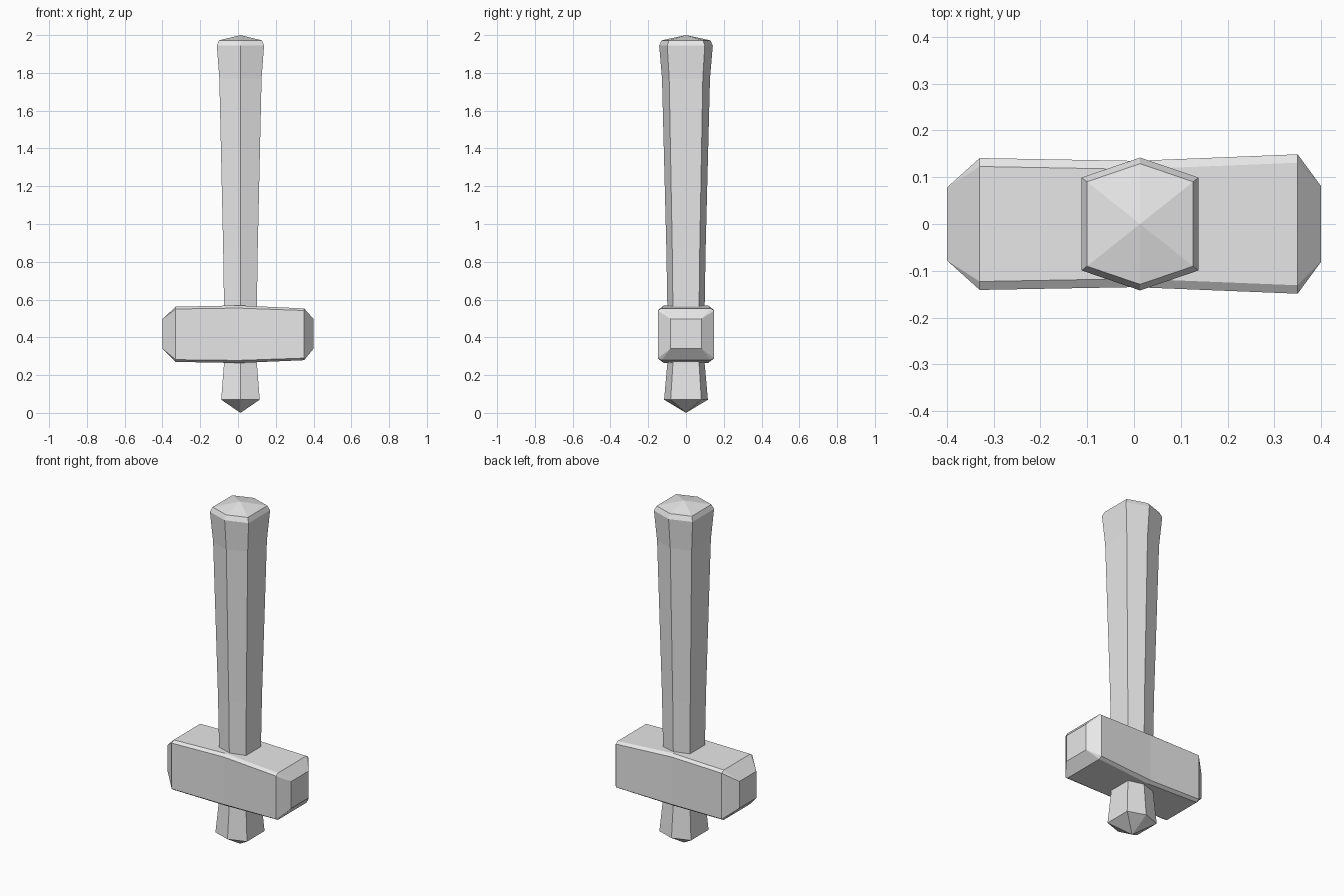
import bpy, bmesh

if "Cube" in bpy.data.objects:
    bpy.data.objects.remove(bpy.data.objects["Cube"])

# One plain grey for the whole hammer
grey = bpy.data.materials.new("grey")
grey.diffuse_color = (0.8, 0.8, 0.8, 1)
grey.use_nodes = True
grey.node_tree.nodes["Principled BSDF"].inputs["Base Color"].default_value = grey.diffuse_color


def loft(name, rings):
    """Join consecutive rings of points with flat faces; cap both ends."""
    bm = bmesh.new()
    rows = [[bm.verts.new(p) for p in ring] for ring in rings]
    for a, b in zip(rows, rows[1:]):
        n = len(a)
        for i in range(n):
            j = (i + 1) % n
            bm.faces.new((a[i], a[j], b[j], b[i]))
    bm.faces.new(rows[0][::-1])
    bm.faces.new(rows[-1])
    # collapsed rings become points or plain corners
    bmesh.ops.remove_doubles(bm, verts=bm.verts, dist=1e-5)
    bmesh.ops.recalc_face_normals(bm, faces=bm.faces)
    mesh = bpy.data.meshes.new(name)
    bm.to_mesh(mesh)
    bm.free()
    mesh.materials.append(grey)
    obj = bpy.data.objects.new(name, mesh)
    bpy.context.collection.objects.link(obj)
    return obj


# Six-sided handle: broad flats face +x and -x, ridges face front and back
HEX = [(0, 1), (-0.88, 0.7), (-0.88, -0.7), (0, -1), (0.88, -0.7), (0.88, 0.7)]
HANDLE_X = 0.013
handle_profile = [  # (height, radius)
    (0, 0), (0.07, 0.116), (0.26, 0.099), (0.57, 0.099), (0.87, 0.104),
    (1.77, 0.127), (1.945, 0.142), (1.972, 0.129), (2.0, 0),
]
loft("handle", [[(HANDLE_X + r * u, r * v, z) for u, v in HEX]
                for z, r in handle_profile])


# Hammer head: chamfered rectangles along x, tapering to small square ends
def section(x, w, z0, z1, cy, cz):
    return [(x, w, z0 + cz), (x, w, z1 - cz), (x, w - cy, z1), (x, cy - w, z1),
            (x, -w, z1 - cz), (x, -w, z0 + cz), (x, cy - w, z0), (x, w - cy, z0)]


head_sections = [  # x, half width, bottom, top, chamfer in y, chamfer in z
    (-0.40, 0.078, 0.34, 0.497, 0, 0),
    (-0.33, 0.141, 0.27, 0.562, 0.018, 0.012),
    (0.00, 0.135, 0.264, 0.569, 0.018, 0.014),
    (0.35, 0.149, 0.279, 0.553, 0.018, 0.011),
    (0.40, 0.081, 0.34, 0.497, 0, 0),
]
loft("hammer_head", [section(*s) for s in head_sections])
